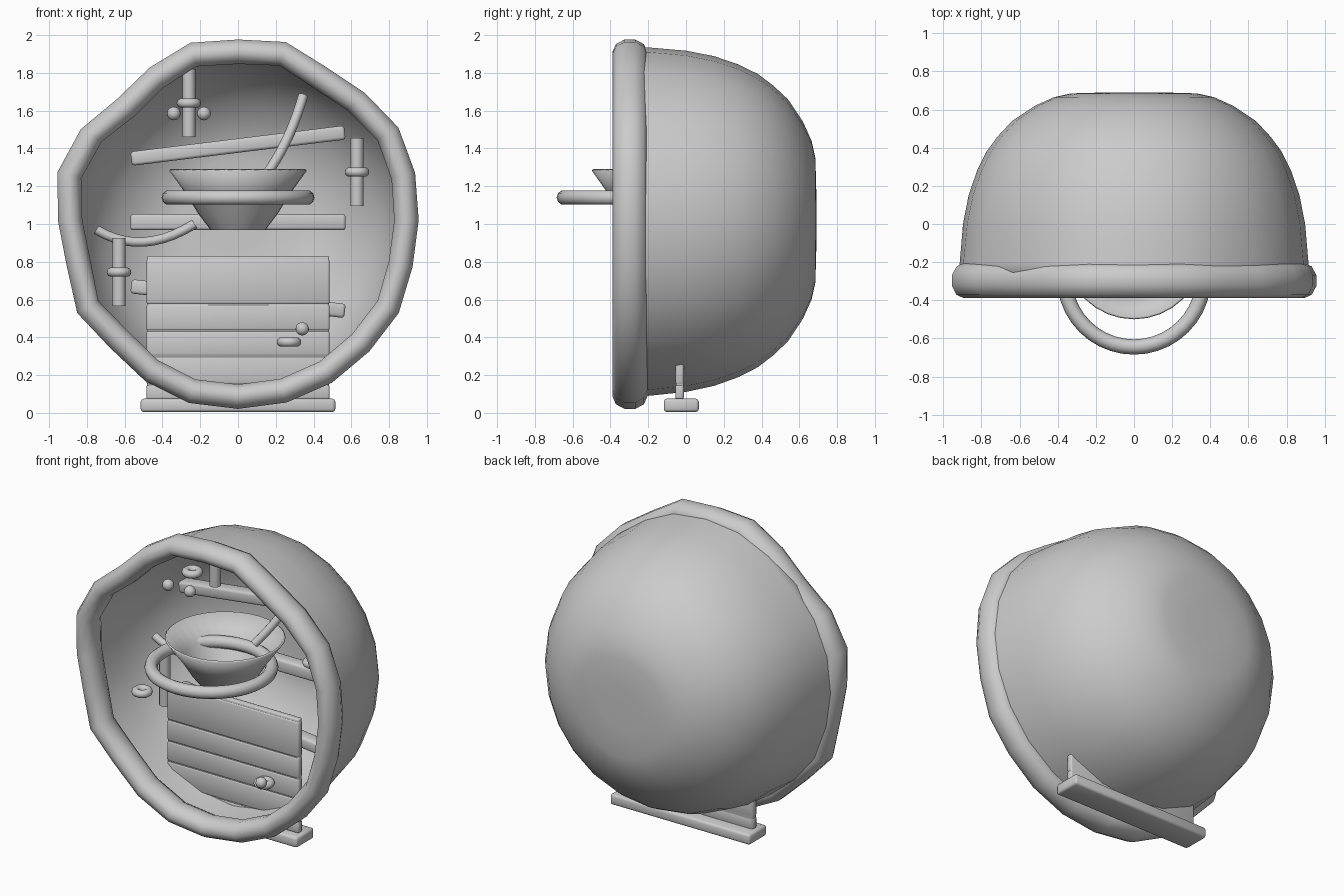
import bpy, bmesh, math
from mathutils import Vector

if "Cube" in bpy.data.objects:
    bpy.data.objects.remove(bpy.data.objects["Cube"])

CZ = 1.02  # height of the shell axis
# outer rim radius every 15 degrees, starting at +x
RIM = [.958, .972, .982, .953, .937, .978, .958, .974, .935, .908, .963, .99,
       .955, .94, .984, .958, .984, 1.003, 1.0, 1.0, .995, .984, .984, .958]
N = len(RIM)


def mesh_obj(name, bm, angle=40):
    bmesh.ops.recalc_face_normals(bm, faces=bm.faces)
    me = bpy.data.meshes.new(name)
    bm.to_mesh(me)
    bm.free()
    ob = bpy.data.objects.new(name, me)
    bpy.context.collection.objects.link(ob)
    bpy.ops.object.select_all(action='DESELECT')
    ob.select_set(True)
    bpy.context.view_layer.objects.active = ob
    bpy.ops.object.shade_smooth_by_angle(angle=math.radians(angle))
    return ob


def bridge(bm, rings, closed=False):
    pairs = list(zip(rings, rings[1:]))
    if closed:
        pairs.append((rings[-1], rings[0]))
    for a, b in pairs:
        n = len(a)
        for i in range(n):
            j = (i + 1) % n
            bm.faces.new((a[i], a[j], b[j], b[i]))


def box(name, loc, size, tilt=0, bevel=.015):
    bm = bmesh.new()
    bmesh.ops.create_cube(bm, size=1)
    bmesh.ops.scale(bm, vec=size, verts=bm.verts)
    bmesh.ops.bevel(bm, geom=bm.edges[:], offset=bevel, segments=2, profile=.5, affect='EDGES')
    ob = mesh_obj(name, bm, 50)
    ob.location = loc
    ob.rotation_euler.y = -tilt


def ball(name, loc, r):
    bm = bmesh.new()
    bmesh.ops.create_uvsphere(bm, u_segments=16, v_segments=10, radius=r)
    mesh_obj(name, bm).location = loc


def rod(name, loc, r, h):
    bm = bmesh.new()
    bmesh.ops.create_cone(bm, cap_ends=True, segments=12, radius1=r, radius2=r, depth=h)
    mesh_obj(name, bm).location = loc


def torus(name, loc, major, minor, seg=24):
    bpy.ops.mesh.primitive_torus_add(major_radius=major, minor_radius=minor,
                                     major_segments=seg, minor_segments=10, location=loc)
    bpy.context.object.name = name
    bpy.ops.object.shade_smooth()


def tube(name, pts, r):
    # smooth tube through three control points (quadratic curve)
    a, m, b = map(Vector, pts)
    c = 2 * m - (a + b) / 2
    bm = bmesh.new()
    rings = []
    for i in range(11):
        t = i / 10
        p = (1 - t) ** 2 * a + 2 * t * (1 - t) * c + t * t * b
        d = ((1 - t) * (c - a) + t * (b - c)).normalized()
        u = d.cross(Vector((0, 1, 0))).normalized()
        w = d.cross(u)
        rings.append([bm.verts.new(p + r * (math.cos(k * math.pi / 5) * u + math.sin(k * math.pi / 5) * w))
                      for k in range(10)])
    bridge(bm, rings)
    bm.faces.new(rings[0])
    bm.faces.new(rings[-1])
    mesh_obj(name, bm, 50)


# domed shell, open to the front
bm = bmesh.new()
rings = []
for y, r in [(-.3, .925), (-.2, .918), (0, .9), (.15, .87), (.28, .825), (.38, .775), (.46, .715),
             (.54, .64), (.62, .52), (.665, .42), (.685, .33), (.69, .15)]:
    fade = .4 * max(0, 1 - (y + .3) / .9)
    ring = []
    for i in range(N):
        a = 2 * math.pi * i / N
        q = r + fade * (RIM[i] - .967)
        ring.append(bm.verts.new((q * math.cos(a), y, CZ + q * math.sin(a))))
    rings.append(ring)
bridge(bm, rings)
tip = bm.verts.new((0, .69, CZ))
for i in range(N):
    bm.faces.new((rings[-1][i], rings[-1][(i + 1) % N], tip))
shell = mesh_obj("domed_shell", bm, 60)
mod = shell.modifiers.new("thickness", 'SOLIDIFY')
mod.thickness = .025

# wavy rim around the opening
bm = bmesh.new()
rings = []
for i in range(N):
    a = 2 * math.pi * i / N
    ring = []
    for k in range(10):
        b = 2 * math.pi * (k + .5) / 10
        q = RIM[i] - .066 + .068 * math.cos(b)
        ring.append(bm.verts.new((q * math.cos(a), -.297 + .092 * math.sin(b), CZ + q * math.sin(a))))
    rings.append(ring)
bridge(bm, rings, closed=True)
mesh_obj("wavy_rim", bm, 60)

# foot and planked panel
box("foot", (0, -.025, .04), (1.03, .185, .07))
box("back_panel", (0, -.032, .445), (.965, .04, .77), bevel=.008)
for i, (z0, z1) in enumerate([(.07, .15), (.15, .3), (.3, .435), (.435, .575), (.575, .815)]):
    box(f"panel_plank_{i}", (0, -.034, (z0 + z1) / 2), (.97, .045, z1 - z0), bevel=.012)

# cross bars behind the panel and bowl
box("upper_bar", (0, .22, 1.415), (1.14, .09, .075), tilt=.122)
box("middle_bar", (0, .24, 1.01), (1.14, .09, .085))
box("lower_bar", (0, .2, .605), (1.14, .09, .075), tilt=-.115)

# bowl with an open top
bm = bmesh.new()
rings = []
for r, z in [(.335, 1.29), (.12, 1.0), (.14, .98), (.20, 1.06), (.255, 1.15), (.355, 1.29)][2:]:
    rings.append([bm.verts.new((r * math.cos(2 * math.pi * i / 32), -.135 + r * math.sin(2 * math.pi * i / 32), z))
                  for i in range(32)])
bridge(bm, rings)
bm.faces.new(rings[0])
bowl = mesh_obj("bowl", bm, 50)
mod = bowl.modifiers.new("thickness", 'SOLIDIFY')
mod.thickness = .012
torus("bowl_hoop", (0, -.28, 1.14), .365, .04, 40)

# curved stems
tube("stirring_stick", [(.12, 0, 1.22), (.25, .13, 1.43), (.345, .24, 1.68)], .026)
tube("curved_stem", [(-.75, .19, .97), (-.5, .19, .905), (-.23, .19, 1.0)], .025)

# wall rods with a collar in front of each
for side, x, z in [("top", -.26, 1.64), ("right", .63, 1.275), ("left", -.63, .745)]:
    rod(f"{side}_rod", (x, .13, z), .035, .36)
    torus(f"{side}_collar", (x, -.11, z), .04, .025, 20)

# small beads and the panel collar
torus("panel_collar", (.27, -.11, .375), .04, .025, 20)
ball("panel_bead", (.34, -.24, .445), .035)
for s in (-1, 1):
    ball("bead_left" if s < 0 else "bead_right", (-.26 + .08 * s, -.25, 1.585), .036)
